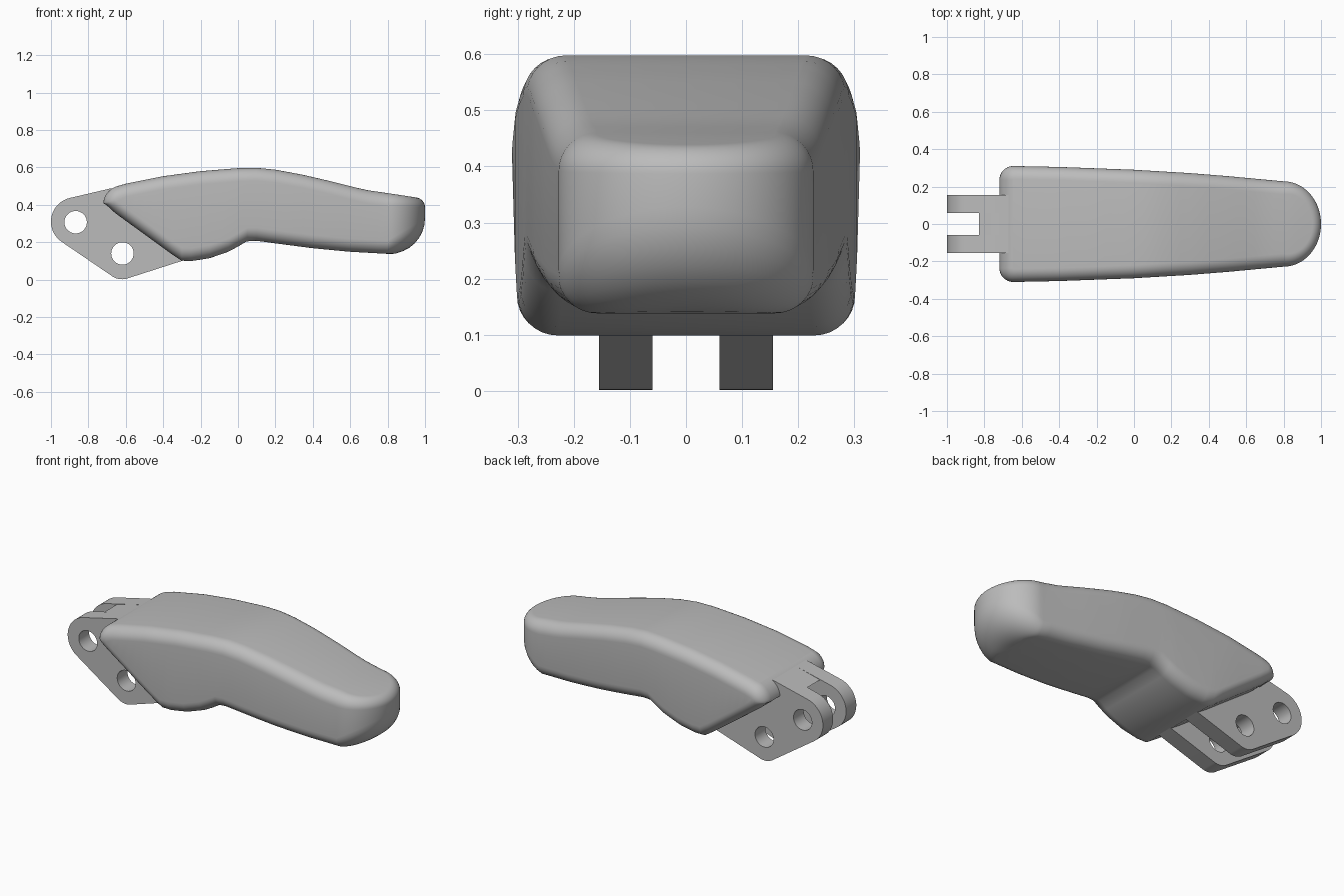
import bpy, bmesh, math
from mathutils import Vector

cube = bpy.data.objects.get("Cube")
if cube:
    bpy.data.objects.remove(cube, do_unlink=True)

grey = bpy.data.materials.new("plain_grey")
grey.use_nodes = True
grey.diffuse_color = (0.5, 0.5, 0.5, 1)
grey.node_tree.nodes["Principled BSDF"].inputs["Base Color"].default_value = (0.5, 0.5, 0.5, 1)

# Side profile of the shell (x, z) and its half width (x, y)
TOP = [(-.72, .478), (-.6, .513), (-.4, .553), (-.2, .58), (0, .596), (.1, .598), (.2, .588),
       (.35, .56), (.5, .525), (.68, .48), (.85, .455), (1, .432)]
BOTTOM = [(-.72, .402), (-.35, .133), (-.3, .1), (-.25, .099), (-.15, .115), (-.05, .15), (0, .177),
          (.05, .207), (.1, .208), (.2, .194), (.4, .168), (.6, .149), (.8, .138), (1, .138)]
WIDTH = [(-.645, .31), (-.4, .305), (0, .29), (.3, .272), (.5, .256), (.8, .228)]


def lerp(table, x):
    x = min(max(x, table[0][0]), table[-1][0])
    for (a, p), (b, q) in zip(table, table[1:]):
        if x <= b:
            return p + (q - p) * (x - a) / (b - a)


def arc(cx, cy, r, start, end, n):
    angles = [math.radians(start + (end - start) * i / n) for i in range(n + 1)]
    return [(cx + r * math.cos(a), cy + r * math.sin(a)) for a in angles]


def finish(obj, angle):
    bpy.ops.object.select_all(action='DESELECT')
    obj.select_set(True)
    bpy.context.view_layer.objects.active = obj
    if obj.type == 'CURVE':
        bpy.ops.object.convert(target='MESH')
    bpy.ops.object.shade_smooth_by_angle(angle=math.radians(angle))


def build_shell():
    # Half of the plan outline: rear corner, long side, rounded tip
    half = arc(-.645, .235, .075, 180, 90, 8)
    half += [(-.6 + .05 * i, lerp(WIDTH, -.6 + .05 * i)) for i in range(28)]
    half += [(.8 + .2 * math.sin(a), .228 * math.cos(a))
             for a in (math.pi / 2 * i / 16 for i in range(17))]
    n = len(half)
    normals = []
    for i in range(n):
        t = Vector(half[min(i + 1, n - 1)]) - Vector(half[max(i - 1, 0)])
        normals.append(Vector((-t.y, t.x)).normalized())
    normals[0], normals[-1] = Vector((-1, 0)), Vector((1, 0))

    bm = bmesh.new()
    rings = []
    steps = 8
    levels = [(True, math.pi / 2 * k / steps) for k in range(steps, -1, -1)]
    levels += [(False, math.pi / 2 * k / steps) for k in range(steps + 1)]
    for upper, a in levels:
        points = []
        for p, nrm in zip(half, normals):
            tip = max(0, (p[0] - .8) / .2)
            r_top = .07 - .025 * tip
            r = r_top if upper else .07 + .12 * tip
            q = Vector(p) - nrm * r * (1 - math.cos(a))
            zt, zb = lerp(TOP, q.x), lerp(BOTTOM, q.x)
            if upper:
                z = zt - r * (1 - math.sin(a))
            else:
                z = zb + min(r, max(.004, zt - zb - r_top)) * (1 - math.sin(a))
            points.append((q.x, max(q.y, 0), z))
        left = [bm.verts.new(p) for p in points]
        right = [bm.verts.new((x, -y, z)) for x, y, z in points[:-1]]
        rings.append((left, right + [left[-1]]))

    for (la, ra), (lb, rb) in zip(rings, rings[1:]):
        for i in range(n - 1):
            bm.faces.new((la[i], la[i + 1], lb[i + 1], lb[i]))
            bm.faces.new((ra[i + 1], ra[i], rb[i], rb[i + 1]))
        bm.faces.new((ra[0], la[0], lb[0], rb[0]))
    # Top and bottom skins bridge the two sides
    for left, right in (rings[0], rings[-1]):
        for i in range(n - 2):
            bm.faces.new((left[i], left[i + 1], right[i + 1], right[i]))
        bm.faces.new((left[n - 2], left[n - 1], right[n - 2]))
    bmesh.ops.remove_doubles(bm, verts=bm.verts, dist=.0005)
    bmesh.ops.recalc_face_normals(bm, faces=bm.faces)
    mesh = bpy.data.meshes.new("shell")
    bm.to_mesh(mesh)
    bm.free()
    mesh.materials.append(grey)
    obj = bpy.data.objects.new("shell", mesh)
    bpy.context.collection.objects.link(obj)
    finish(obj, 50)


def plate(name, loops, y, thickness):
    curve = bpy.data.curves.new(name, 'CURVE')
    curve.dimensions = '2D'
    curve.fill_mode = 'BOTH'
    curve.extrude = thickness / 2
    for loop in loops:
        spline = curve.splines.new('POLY')
        spline.points.add(len(loop) - 1)
        for point, (x, z) in zip(spline.points, loop):
            point.co = (x, z, 0, 1)
        spline.use_cyclic_u = True
    curve.materials.append(grey)
    obj = bpy.data.objects.new(name, curve)
    obj.location.y = y
    obj.rotation_euler.x = math.pi / 2
    bpy.context.collection.objects.link(obj)
    finish(obj, 35)


build_shell()

# Hinge lugs with two pin holes each
lug = arc(-.87, .31, .13, 103, 236, 20) + arc(-.62, .095, .093, 236, 287, 10)
lug += [(-.3, .1), (-.2, .13), (-.2, .4), (-.5, .5), (-.68, .488)]
holes = [arc(cx, cz, .06, 0, 348.75, 31) for cx, cz in ((-.868, .307), (-.618, .14))]
for side, y in (("left", .1075), ("right", -.1075)):
    plate(side + "_hinge_lug", [lug] + holes, y, .095)

# Web between the lugs, hollowed around the upper pin
web = arc(-.87, .31, .146, 74, -22, 16) + [(-.5, .25), (-.4, .3), (-.5, .5), (-.68, .488)]
plate("hinge_web", [web], 0, .121)
